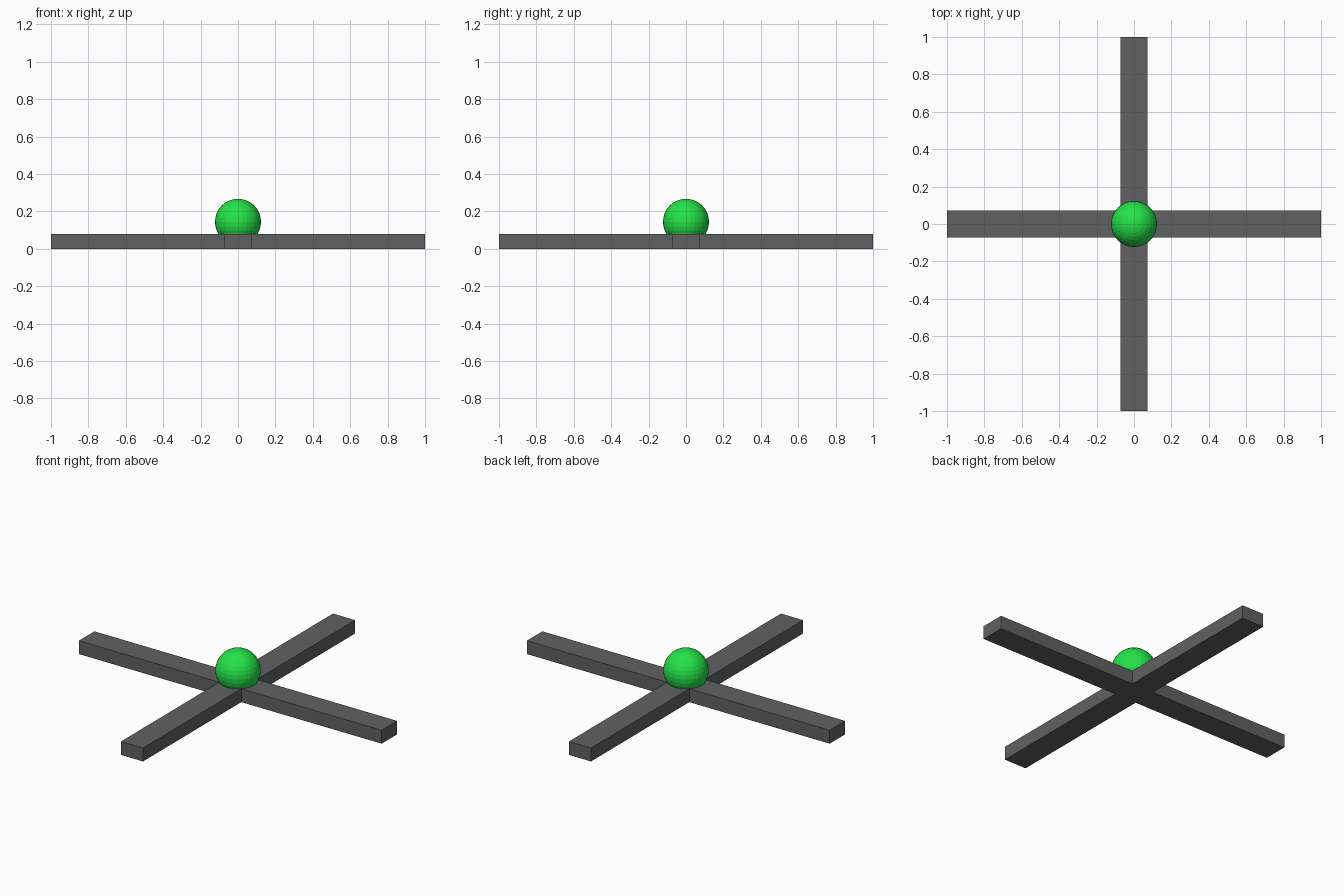
import bpy, bmesh
from mathutils import Matrix

if "Cube" in bpy.data.objects:
    bpy.data.objects.remove(bpy.data.objects["Cube"])

HALF_W, HEIGHT, REACH = 0.073, 0.08, 1.0
BALL_R, BALL_Z = 0.123, 0.144


def material(name, color):
    mat = bpy.data.materials.new(name)
    mat.diffuse_color = (*color, 1.0)
    mat.use_nodes = True
    mat.node_tree.nodes["Principled BSDF"].inputs["Base Color"].default_value = mat.diffuse_color
    return mat


def add_object(name, bm, mat):
    mesh = bpy.data.meshes.new(name)
    bmesh.ops.recalc_face_normals(bm, faces=bm.faces)
    bm.to_mesh(mesh)
    bm.free()
    mesh.materials.append(mat)
    obj = bpy.data.objects.new(name, mesh)
    bpy.context.collection.objects.link(obj)
    return obj


grey = material("dark grey", (0.12, 0.12, 0.12))
green = material("bright green", (0.018, 0.76, 0.065))

# Cross base: one arm corner profile turned four times, then extruded upward
bm = bmesh.new()
corner = [(REACH, -HALF_W), (REACH, HALF_W), (HALF_W, HALF_W)]
outline = []
for _ in range(4):
    outline += [bm.verts.new((x, y, 0)) for x, y in corner]
    corner = [(-y, x) for x, y in corner]
# Square hub and four rectangular arms share the inner corners
inner = outline[2::3]
bm.faces.new(inner)
for i in range(4):
    bm.faces.new((outline[3 * i], outline[3 * i + 1], inner[i], inner[i - 1]))
bottom = bm.faces[:]
result = bmesh.ops.extrude_face_region(bm, geom=bottom, use_keep_orig=True)
top_verts = [g for g in result["geom"] if isinstance(g, bmesh.types.BMVert)]
bmesh.ops.translate(bm, verts=top_verts, vec=(0, 0, HEIGHT))
add_object("cross_base", bm, grey)

# Ball resting in the middle of the cross
bm = bmesh.new()
bmesh.ops.create_uvsphere(bm, u_segments=32, v_segments=16, radius=BALL_R,
                          matrix=Matrix.Translation((0, 0, BALL_Z)))
add_object("center_ball", bm, green)
